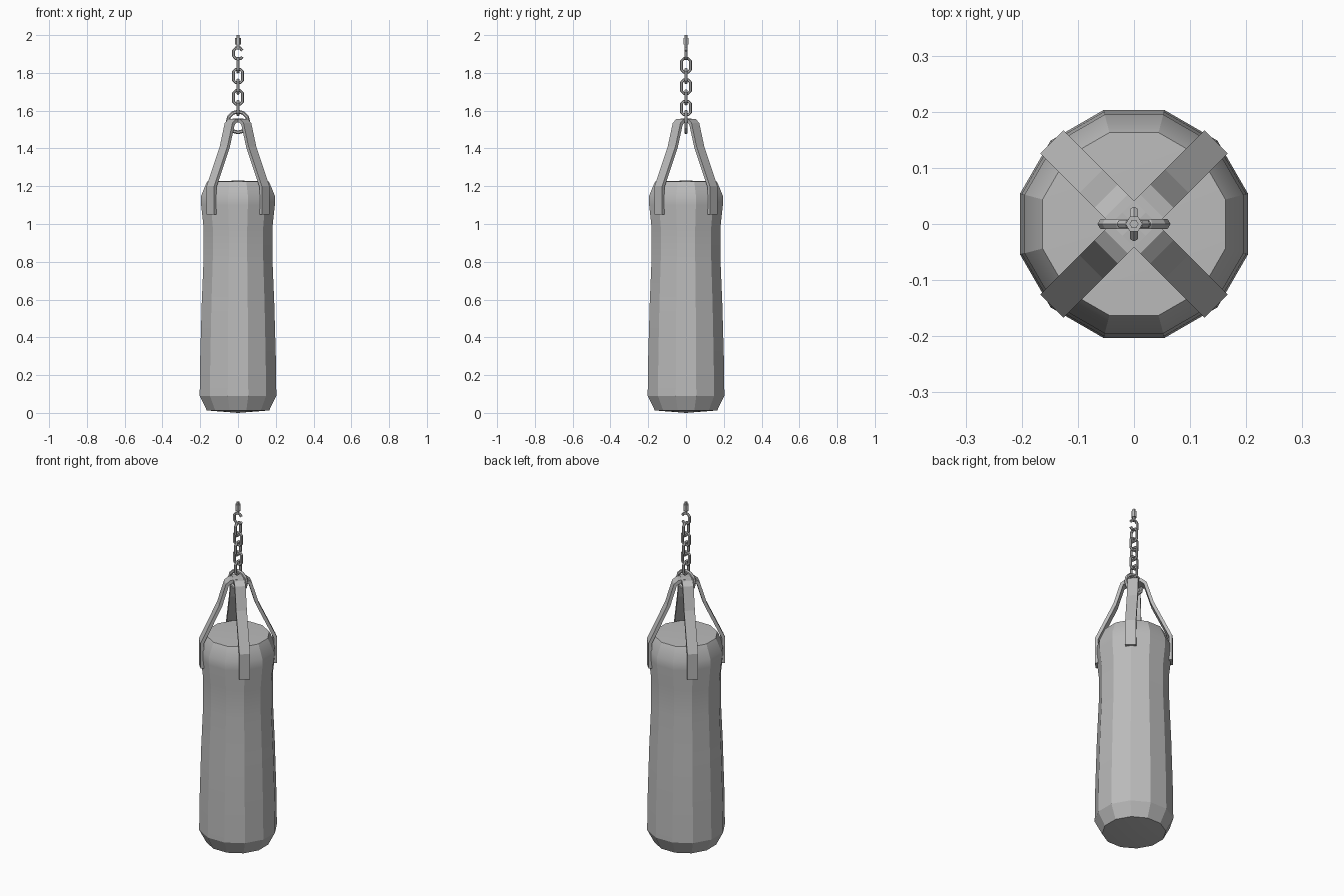
import bpy, bmesh, math
from mathutils import Vector, Matrix

cube = bpy.data.objects.get("Cube")
if cube:
    bpy.data.objects.remove(cube, do_unlink=True)

grey = bpy.data.materials.new("plain grey")
grey.use_nodes = True
COLOUR = (0.5, 0.5, 0.5, 1)
grey.diffuse_color = COLOUR
grey.node_tree.nodes["Principled BSDF"].inputs["Base Color"].default_value = COLOUR


def finish(name, bm, smooth=None):
    bmesh.ops.recalc_face_normals(bm, faces=bm.faces)
    mesh = bpy.data.meshes.new(name)
    bm.to_mesh(mesh)
    bm.free()
    mesh.materials.append(grey)
    obj = bpy.data.objects.new(name, mesh)
    bpy.context.collection.objects.link(obj)
    if smooth:
        bpy.ops.object.select_all(action='DESELECT')
        obj.select_set(True)
        bpy.context.view_layer.objects.active = obj
        bpy.ops.object.shade_smooth_by_angle(angle=math.radians(smooth))
    return obj


def tube(name, path, radius, sides=6, closed=True, turn=0):
    """Sweep a polygon along a path lying in the xz plane."""
    bm = bmesh.new()
    pts = [Vector((x, 0, z)) for x, z in path]
    n = len(pts)
    rings = []
    for i, p in enumerate(pts):
        a = pts[i - 1] if closed or i else p
        b = pts[(i + 1) % n] if closed or i < n - 1 else p
        tangent = (b - a).normalized()
        across = tangent.cross(Vector((0, 1, 0)))
        ring = []
        for k in range(sides):
            t = math.tau * k / sides
            ring.append(bm.verts.new(p + radius * (math.cos(t) * across + math.sin(t) * Vector((0, 1, 0)))))
        rings.append(ring)
    for i in range(n if closed else n - 1):
        r, s = rings[i], rings[(i + 1) % n]
        for k in range(sides):
            j = (k + 1) % sides
            bm.faces.new((r[k], r[j], s[j], s[k]))
    if not closed:
        bm.faces.new(rings[0])
        bm.faces.new(rings[-1])
    bmesh.ops.rotate(bm, verts=bm.verts, matrix=Matrix.Rotation(turn, 3, 'Z'))
    return finish(name, bm)


# Bag: twelve-sided lathe, radius measured to the flats
SIDES = 12
profile = [(0.165, 0.013), (0.203, 0.09), (0.2, 0.3), (0.192, 0.58), (0.182, 0.82),
           (0.182, 0.98), (0.195, 1.1), (0.195, 1.15), (0.168, 1.215), (0.163, 1.225)]
bm = bmesh.new()
rings = []
for r, z in profile:
    r /= math.cos(math.pi / SIDES)
    rings.append([bm.verts.new((r * math.cos((k + 0.5) * math.tau / SIDES),
                                r * math.sin((k + 0.5) * math.tau / SIDES), z)) for k in range(SIDES)])
for a, b in zip(rings, rings[1:]):
    for k in range(SIDES):
        j = (k + 1) % SIDES
        bm.faces.new((a[k], a[j], b[j], b[k]))
for ring, z in ((rings[0], 0), (rings[-1], 1.23)):
    tip = bm.verts.new((0, 0, z))
    for k in range(SIDES):
        bm.faces.new((ring[k], ring[(k + 1) % SIDES], tip))
finish("bag", bm, 25)

# Four straps on the diagonals, meeting inside the ring
strap_path = [(0.207, 1.05), (0.207, 1.2), (0.108, 1.41), (0.07, 1.535), (0.045, 1.555), (0, 1.558)]
HALF = 0.029
for i, where in enumerate(("back_left", "back_right", "front_right", "front_left")):
    bm = bmesh.new()
    rows = [[bm.verts.new((r, side * HALF, z)) for side in (-1, 1)] for r, z in strap_path]
    for a, b in zip(rows, rows[1:]):
        bm.faces.new((a[0], a[1], b[1], b[0]))
    bmesh.ops.rotate(bm, verts=bm.verts,
                     matrix=Matrix.Rotation(math.radians(45 + 90 * i), 3, 'Z'))
    strap = finish("strap_" + where, bm)
    solid = strap.modifiers.new("thickness", 'SOLIDIFY')
    solid.thickness = 0.018
    solid.use_even_offset = True
    # keep the outer skin on the path
    solid.offset = -1 if strap.data.polygons[0].normal.dot(strap.data.polygons[0].center * Vector((1, 1, 0))) > 0 else 1

# Ring joining straps and chain
tube("ring", [(0.055 * math.cos(math.tau * k / 12), 1.54 + 0.055 * math.sin(math.tau * k / 12))
              for k in range(12)], 0.01)


# Chain links, alternately turned a quarter
def link_path(z, w=0.023, h=0.036, cut=0.012):
    quarter = [(w, h - cut), (w - cut, h)]
    half = quarter + [(-x, y) for x, y in reversed(quarter)]
    return [(x, z + y) for x, y in half] + [(-x, z - y) for x, y in half]


for i in range(6):
    if i < 5:
        tube("chain_link_%d" % (i + 1), link_path(1.614 + 0.0565 * i), 0.008,
             turn=math.pi / 2 if i % 2 == 0 else 0)

# Open hook, its stem and collar
tube("hook", [(0.022, 1.885), (0.016, 1.876), (-0.012, 1.876), (-0.023, 1.888), (-0.023, 1.918),
              (-0.012, 1.931), (0.012, 1.931), (0.022, 1.918)], 0.008, closed=False)
tube("hook_stem", [(0, 1.93), (0, 1.985), (0, 2.0)], 0.008, closed=False)
tube("hook_collar", [(0, 1.95), (0, 1.958), (0, 1.978), (0, 1.986)], 0.015, closed=False)
